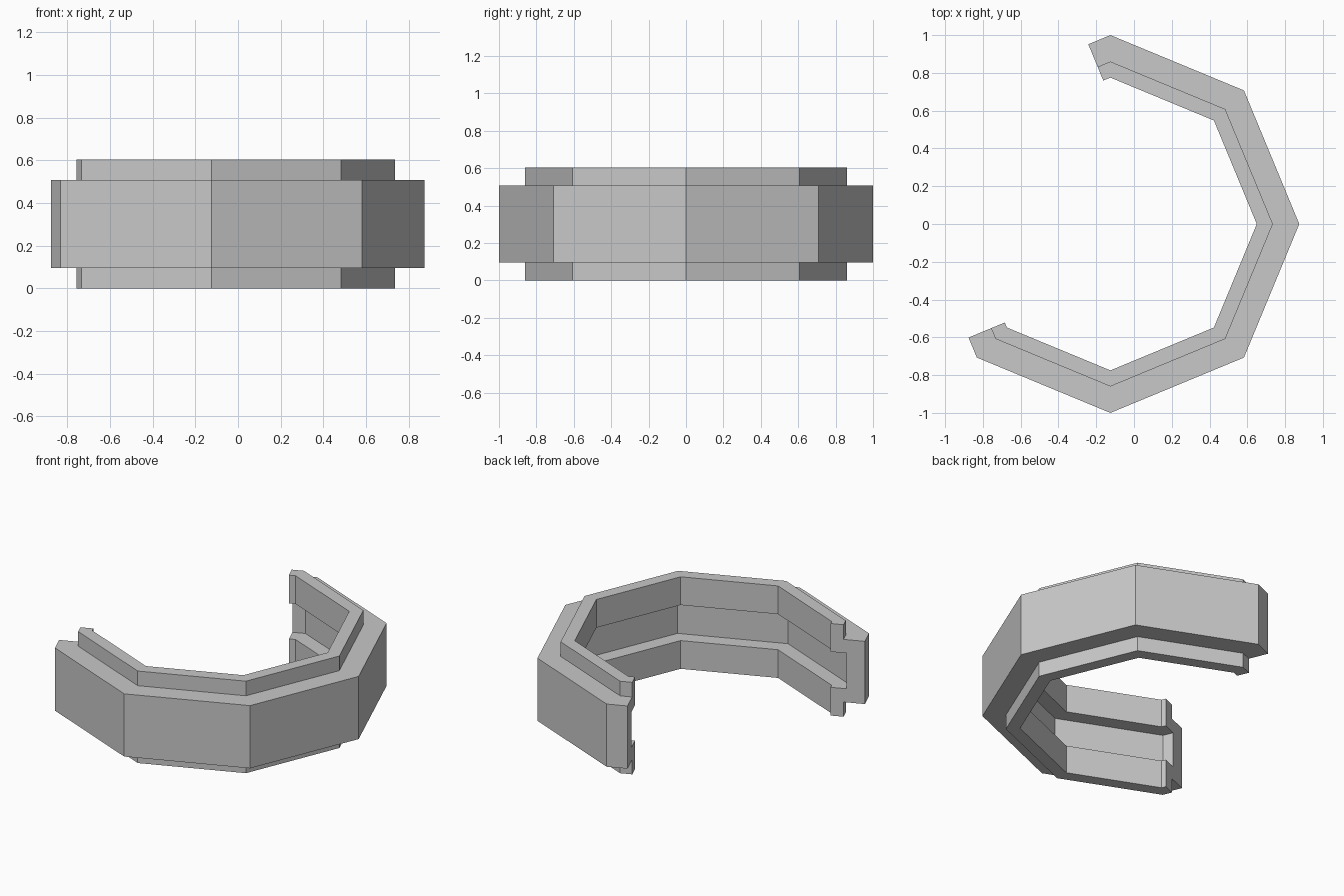
import bpy, bmesh, math
from mathutils import Vector

if "Cube" in bpy.data.objects:
    bpy.data.objects.remove(bpy.data.objects["Cube"])

# Cross-section of the band: (circumradius, height), grooved on the inside
PROFILE = [(0.775, 0.0), (0.86, 0.0), (0.86, 0.096), (1.0, 0.096),
           (1.0, 0.507), (0.86, 0.507), (0.86, 0.603), (0.775, 0.603),
           (0.775, 0.418), (0.878, 0.418), (0.878, 0.185), (0.775, 0.185)]
CENTRE_X = -0.125
HALF = math.radians(22.5)


def corner(angle):
    """Mitred section at an octagon corner."""
    a = math.radians(angle)
    return [Vector((CENTRE_X + r * math.cos(a), r * math.sin(a), z)) for r, z in PROFILE]


def square_end(angle, offset):
    """Section cut square across a side, offset along it from the side's middle."""
    a = math.radians(angle)
    out = Vector((math.cos(a), math.sin(a), 0))
    along = Vector((-math.sin(a), math.cos(a), 0))
    return [Vector((CENTRE_X, 0, z)) + out * r * math.cos(HALF) + along * offset
            for r, z in PROFILE]


# Sections from the short left end round to the short back end
sections = [square_end(-157.5, 0.268)]
sections += [corner(a) for a in range(-135, 91, 45)]
sections.append(square_end(112.5, -0.256))

bm = bmesh.new()
rings = [[bm.verts.new(p) for p in s] for s in sections]
n = len(PROFILE)
for a, b in zip(rings, rings[1:]):
    for i in range(n):
        j = (i + 1) % n
        bm.faces.new((a[i], a[j], b[j], b[i]))

# End caps
bm.faces.new(rings[0])
bm.faces.new(rings[-1])
bmesh.ops.recalc_face_normals(bm, faces=bm.faces)

mesh = bpy.data.meshes.new("grooved_band")
bm.to_mesh(mesh)
bm.free()
band = bpy.data.objects.new("grooved_band", mesh)
bpy.context.collection.objects.link(band)

# Plain grey
grey = bpy.data.materials.new("grey")
grey.diffuse_color = (0.58, 0.58, 0.58, 1)
grey.use_nodes = True
grey.node_tree.nodes["Principled BSDF"].inputs["Base Color"].default_value = grey.diffuse_color
mesh.materials.append(grey)
